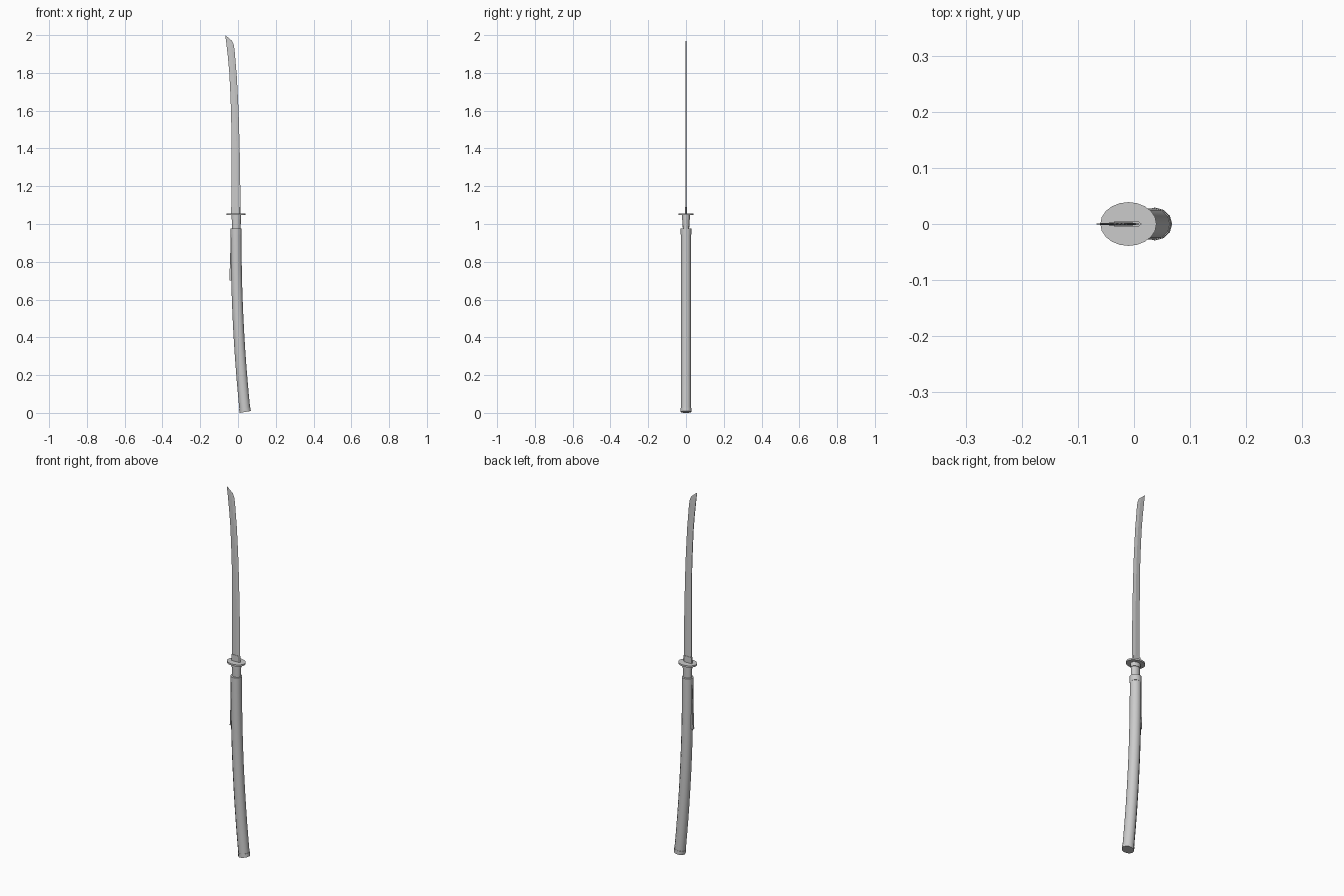
import bpy, bmesh
from math import cos, sin, tau, radians

if "Cube" in bpy.data.objects:
    bpy.data.objects.remove(bpy.data.objects["Cube"])


def loft(name, rings, smooth=True):
    """Skin a list of equally sized closed rings and cap both ends."""
    bm = bmesh.new()
    loops = [[bm.verts.new(p) for p in ring] for ring in rings]
    n = len(loops[0])
    for a, b in zip(loops, loops[1:]):
        for i in range(n):
            j = (i + 1) % n
            bm.faces.new((a[i], a[j], b[j], b[i]))
    bm.faces.new(loops[0][::-1])
    bm.faces.new(loops[-1])
    bmesh.ops.recalc_face_normals(bm, faces=bm.faces)
    mesh = bpy.data.meshes.new(name)
    bm.to_mesh(mesh)
    bm.free()
    ob = bpy.data.objects.new(name, mesh)
    bpy.context.collection.objects.link(ob)
    if smooth:
        bpy.ops.object.select_all(action='DESELECT')
        ob.select_set(True)
        bpy.context.view_layer.objects.active = ob
        bpy.ops.object.shade_smooth_by_angle(angle=radians(40))
    return ob


def oval(cx, z, rx, ry, n=12, tilt=0.0):
    return [(cx + rx * cos(tau * i / n), ry * sin(tau * i / n),
             z + tilt * cos(tau * i / n)) for i in range(n)]


def bend(z):
    """Centre line of the curved grip."""
    return -0.010 + 0.048 * (max(0.0, 0.93 - z) / 0.93) ** 2


# Long curved grip
grip = []
for k in range(13):
    z = 0.022 + (0.975 - 0.022) * k / 12
    grip.append(oval(bend(z), z, 0.0285, 0.0275, tilt=0.003 * (1 - k / 12)))
loft("grip", grip)

# End cap and upper band of the grip
loft("end_cap", [oval(0.038, 0.005, 0.030, 0.029, tilt=0.005),
                 oval(bend(0.025), 0.025, 0.030, 0.029, tilt=0.004)])
loft("grip_band", [oval(-0.010, 0.945, 0.0295, 0.0285),
                   oval(-0.010, 0.977, 0.0295, 0.0285)])

# Collar neck, flaring toward the guard
loft("neck", [oval(-0.009, z, rx, ry) for z, rx, ry in
              [(0.970, 0.023, 0.017), (1.025, 0.024, 0.018),
               (1.025, 0.026, 0.021), (1.048, 0.026, 0.021)]])

# Oval guard
loft("guard", [oval(-0.010, z, 0.050, 0.039, 20) for z in (1.047, 1.056)])

# Wedge-shaped side catch
loft("side_catch", [[(-0.030, -w, z), (-0.030, w, z), (x, w, z), (x, -w, z)]
                    for z, x, w in [(0.700, -0.046, 0.006),
                                    (0.725, -0.045, 0.006),
                                    (0.940, -0.038, 0.004)]])

# Blade collar
loft("blade_collar", [[(-0.036, -0.0045, z), (0.008, -0.0045, z),
                       (0.014, 0, z), (0.008, 0.0045, z), (-0.036, 0.0045, z)]
                      for z in (1.050, 1.090)], smooth=False)

# Curved blade: height of spine, spine x, height of edge, edge x
stations = [(1.05, -0.034, 1.05, 0.012), (1.20, -0.034, 1.20, 0.012),
            (1.35, -0.034, 1.35, 0.010), (1.50, -0.035, 1.50, 0.006),
            (1.60, -0.037, 1.60, 0.003), (1.70, -0.041, 1.70, -0.002),
            (1.80, -0.046, 1.79, -0.007), (1.88, -0.053, 1.86, -0.013),
            (1.94, -0.060, 1.92, -0.018), (1.96, -0.062, 1.95, -0.023),
            (1.98, -0.065, 1.97, -0.032), (2.00, -0.0675, 1.998, -0.0655)]
blade = []
for k, (zs, xs, ze, xe) in enumerate(stations):
    t = 0.003 if k < 8 else 0.003 - 0.0006 * (k - 7)
    xm, zm = xs + 0.6 * (xe - xs), zs + 0.6 * (ze - zs)
    blade.append([(xs, -0.6 * t, zs), (xm, -t, zm), (xe, 0, ze),
                  (xm, t, zm), (xs, 0.6 * t, zs)])
loft("blade", blade, smooth=False)
